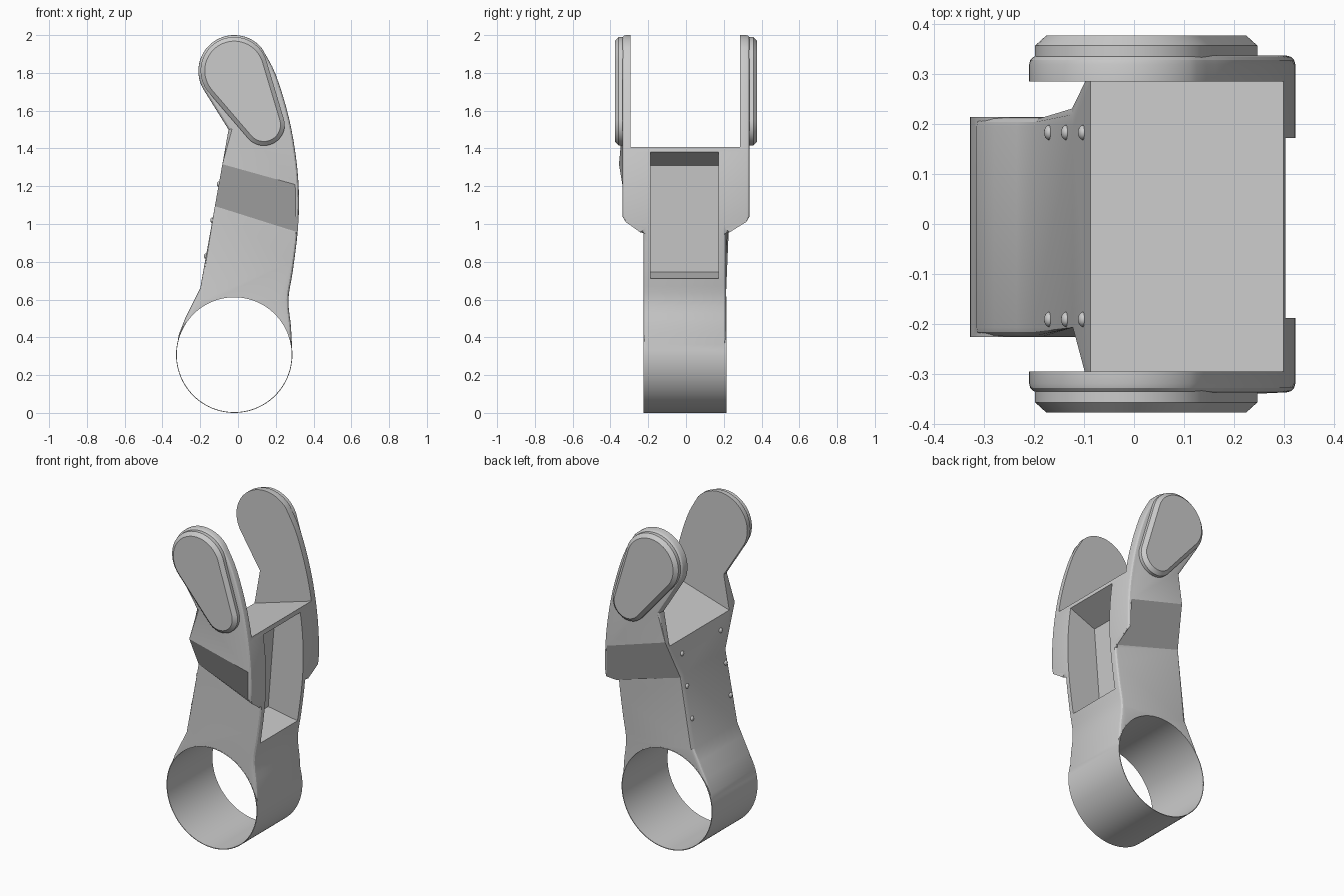
import bpy, bmesh
from math import sin, cos, pi, radians, atan2, acos, hypot
from mathutils import Vector

if "Cube" in bpy.data.objects:
    bpy.data.objects.remove(bpy.data.objects["Cube"])


def arc(cx, cz, r, a0, a1, n):
    return [(cx + r * cos(a0 + (a1 - a0) * i / n), cz + r * sin(a0 + (a1 - a0) * i / n))
            for i in range(n + 1)]


def spline(pts, n=4):
    """Catmull-Rom curve through the points."""
    v = [Vector(p) for p in pts]
    v = [2 * v[0] - v[1]] + v + [2 * v[-1] - v[-2]]
    out = []
    for a, b, c, d in zip(v, v[1:], v[2:], v[3:]):
        for i in range(n):
            t = i / n
            out.append(tuple(0.5 * (2 * b + (c - a) * t + (2 * a - 5 * b + 4 * c - d) * t * t
                                    + (3 * b - a - 3 * c + d) * t ** 3)))
    return out + [tuple(v[-2])]


def loft(layers):
    """Closed solid from (outline, y) layers; outlines lie in the XZ plane."""
    bm = bmesh.new()
    rings = [[bm.verts.new((x, y, z)) for x, z in o] for o, y in layers]
    for a, b in zip(rings, rings[1:]):
        for i in range(len(a)):
            j = (i + 1) % len(a)
            bm.faces.new((a[i], a[j], b[j], b[i]))
    bm.faces.new(rings[0])
    bm.faces.new(rings[-1][::-1])
    bmesh.ops.recalc_face_normals(bm, faces=bm.faces)
    return bm


def make(name, bm):
    me = bpy.data.meshes.new(name)
    bm.to_mesh(me)
    bm.free()
    ob = bpy.data.objects.new(name, me)
    bpy.context.collection.objects.link(ob)
    return ob


def select(ob):
    bpy.ops.object.select_all(action='DESELECT')
    ob.select_set(True)
    bpy.context.view_layer.objects.active = ob


def boolean(ob, outline, y0, y1, op='DIFFERENCE'):
    cutter = make("cutter", loft([(outline, y0), (outline, y1)]))
    cutter.hide_render = True
    mod = ob.modifiers.new("cut", 'BOOLEAN')
    mod.operation, mod.object, mod.solver = op, cutter, 'EXACT'
    select(ob)
    bpy.ops.object.modifier_apply(modifier=mod.name)
    bpy.data.objects.remove(cutter)


def smooth(ob):
    select(ob)
    bpy.ops.object.shade_smooth_by_angle(angle=radians(20))


# Arm: side profile, extruded, narrowed below the slanted shoulder
profile = (arc(-.02, 1.81, .19, radians(210), radians(40), 28)
           + spline([(.126, 1.932), (.2, 1.79), (.27, 1.56), (.31, 1.33), (.323, 1.13),
                     (.315, .95), (.29, .75), (.267, .6), (.28, .46), (.287, .33)])[1:]
           + [(-.325, .33), (-.315, .41), (-.28, .5), (-.235, .59), (-.2, .66), (-.05, 1.5)])
bm = loft([(profile, -.337), (profile, .337)])
low, low_n = Vector((.32, 0, .97)), Vector((.12, 0, .44)).normalized()
for co, no in ((low, low_n), (Vector((.32, 0, 1.21)), Vector((.11, 0, .4)).normalized())):
    bmesh.ops.bisect_plane(bm, geom=bm.verts[:] + bm.edges[:] + bm.faces[:],
                           plane_co=co, plane_no=no)
bm.normal_update()
rim = [e for e in bm.edges if len(e.link_faces) == 2
       and sum(abs(f.normal.y) > .9 for f in e.link_faces) in (1, 2)
       and sum(abs(f.normal.y) < .1 for f in e.link_faces) == 1]
for v in bm.verts:
    if (v.co - low).dot(low_n) < .001:
        v.co.y = .219 * (1 if v.co.y > 0 else -1) - .006
bmesh.ops.bevel(bm, geom=rim, offset=.018, segments=3, profile=.5,
                affect='EDGES', clamp_overlap=False)
arm = make("forked_arm", bm)

# Thin ring at the foot, fork slot with sloping bed, and pocket in the back edge
boolean(arm, arc(-.02, .308, .308, 0, 2 * pi, 96)[:-1], -.226, .214, 'UNION')
boolean(arm, arc(-.02, .308, .304, 0, 2 * pi, 96)[:-1], -.5, .5)
boolean(arm, [(-.5, 1.167), (.5, 1.467), (.5, 2.3), (-.5, 2.3)], -.295, .285)
boolean(arm, [(.4, .69), (.085, .745), (.13, 1.31), (.4, 1.421)], -.188, .172)
smooth(arm)


# Side pads: tapered capsules with a chamfered face
def capsule(inset):
    (x1, z1), (x2, z2) = (-.02, 1.812), (.137, 1.525)
    r1, r2 = .178 - inset, .11 - inset
    phi = atan2(z2 - z1, x2 - x1)
    b = acos((r1 - r2) / hypot(x2 - x1, z2 - z1))
    return (arc(x1, z1, r1, phi + b, phi + 2 * pi - b, 32)
            + arc(x2, z2, r2, phi - b, phi + b, 24))


for side, label in ((-1, "front"), (1, "rear")):
    smooth(make(label + "_pad", loft([(capsule(0), side * .325), (capsule(0), side * .357),
                                      (capsule(.022), side * .377)])))

# Rivets along the inner edge of the arm
for i in range(3):
    for y in (-.191, .183):
        bm = bmesh.new()
        bmesh.ops.create_uvsphere(bm, u_segments=16, v_segments=10, radius=.015)
        rivet = make("rivet", bm)
        z = .83 + .19 * i
        rivet.location = (-.2 + (z - .66) * .1786, y, z)
        rivet.scale.x = .7
        smooth(rivet)
